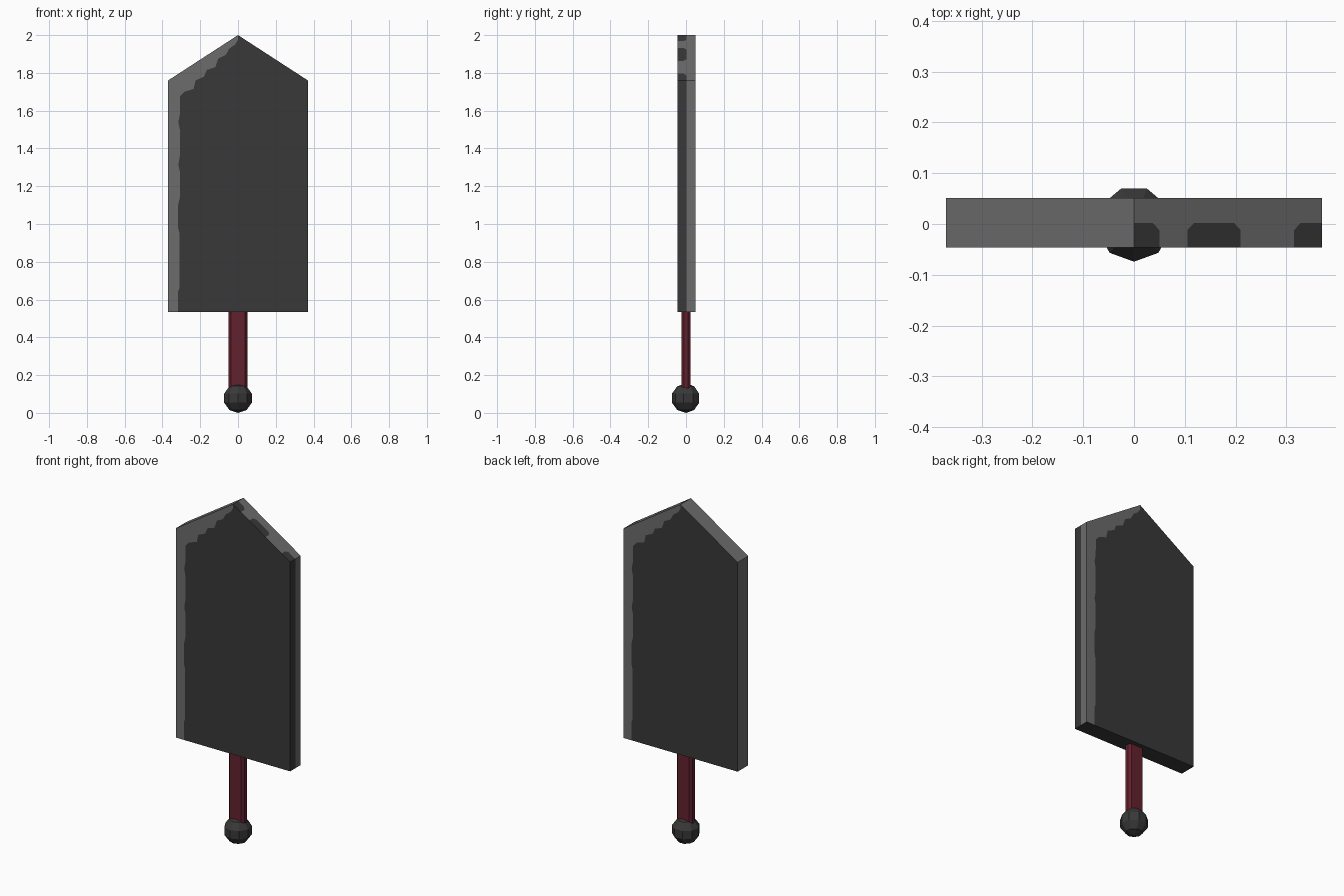
import bpy, bmesh, math
from mathutils import Vector

if "Cube" in bpy.data.objects:
    bpy.data.objects.remove(bpy.data.objects["Cube"])


def material(name, rgb):
    m = bpy.data.materials.new(name)
    m.diffuse_color = (*rgb, 1)
    m.use_nodes = True
    m.node_tree.nodes["Principled BSDF"].inputs["Base Color"].default_value = m.diffuse_color
    return m


DARK = material("dark_steel", (0.040, 0.040, 0.040))
LIGHT = material("worn_edge_steel", (0.150, 0.150, 0.150))
RED = material("dark_red_grip", (0.125, 0.015, 0.028))


def finish(bm, name, mats):
    me = bpy.data.meshes.new(name)
    bm.to_mesh(me)
    bm.free()
    for m in mats:
        me.materials.append(m)
    ob = bpy.data.objects.new(name, me)
    bpy.context.collection.objects.link(ob)
    return ob


def add_face(bm, pts, outward, mat=0):
    """Flat face turned towards the given outward direction."""
    f = bm.faces.new([bm.verts.new(p) for p in pts])
    f.normal_update()
    if f.normal.dot(Vector(outward)) < 0:
        f.normal_flip()
    f.material_index = mat


# Blade: slab with a pointed top and a ragged worn edge on each broad side
W, BASE, SHOULDER, TIP = 0.37, 0.535, 1.76, 2.0
FRONT, MID, BACK = -0.046, 0.002, 0.051
ragged = [(-.318, BASE), (-.318, .64), (-.31, .66), (-.31, .95), (-.317, .98),
          (-.317, 1.1), (-.308, 1.14), (-.308, 1.28), (-.316, 1.31),
          (-.308, 1.36), (-.308, 1.5), (-.316, 1.54), (-.308, 1.58),
          (-.307, 1.675), (-.285, 1.70), (-.235, 1.715), (-.225, 1.76),
          (-.18, 1.78), (-.165, 1.815), (-.12, 1.83), (-.105, 1.875),
          (-.065, 1.895), (-.045, 1.93), (-.015, 1.95), (0, 1.975)]
worn = [(-W, BASE), (-W, SHOULDER), (0, TIP)] + ragged[::-1]
plain = ragged + [(0, TIP), (W, SHOULDER), (W, BASE)]

bm = bmesh.new()
for y, sx, n in ((FRONT, 1, -1), (BACK, -1, 1)):
    for outline, mat in ((plain, 0), (worn, 1)):
        add_face(bm, [(sx * x, y, z) for x, z in outline], (0, n, 0), mat)


def edge_strip(a, b, y0, y1, outward, mat):
    add_face(bm, [(a[0], y0, a[1]), (b[0], y0, b[1]),
                  (b[0], y1, b[1]), (a[0], y1, a[1])], outward, mat)


edge_strip((-W, BASE), (W, BASE), FRONT, BACK, (0, 0, -1), 0)
edge_strip((-W, BASE), (-W, SHOULDER), FRONT, BACK, (-1, 0, 0), 1)
edge_strip((-W, SHOULDER), (0, TIP), FRONT, BACK, (-1, 0, 1), 1)
edge_strip((W, BASE), (W, SHOULDER), FRONT, MID, (1, 0, 0), 0)
edge_strip((W, BASE), (W, SHOULDER), MID, BACK, (1, 0, 0), 1)
edge_strip((0, TIP), (W, SHOULDER), MID, BACK, (1, 0, 1), 1)

# Alternating dark patches along the front half of the right slope
cuts = []
for x, s in ((0, 0), (.05, -1), (.105, 1), (.21, -1), (.315, 1), (W, 0)):
    cuts.append([(px, y, TIP - (TIP - SHOULDER) * px / W)
                 for px, y in ((x, FRONT), (x, -.012), (x + s * .013, MID))])
for i in range(len(cuts) - 1):
    add_face(bm, cuts[i] + cuts[i + 1][::-1], (1, 0, 1), i % 2)
bmesh.ops.remove_doubles(bm, verts=bm.verts, dist=1e-5)
finish(bm, "blade", [DARK, LIGHT])

# Grip: flattened bar with chamfered corners
bm = bmesh.new()
section = [(.05, -.011), (.05, .011), (.038, .025), (-.038, .025),
           (-.05, .011), (-.05, -.011), (-.038, -.025), (.038, -.025)]
bottom = bm.faces.new([bm.verts.new((x, y, .11)) for x, y in section])
ext = bmesh.ops.extrude_face_region(bm, geom=[bottom], use_keep_orig=True)
for v in ext["geom"]:
    if isinstance(v, bmesh.types.BMVert):
        v.co.z = BASE + .005
bmesh.ops.recalc_face_normals(bm, faces=bm.faces)
finish(bm, "grip", [RED])

# Pommel: faceted ball of nine segments and five bands
bm = bmesh.new()
R, SEG, BANDS = .078, 9, 5
rings = []
for b in range(1, BANDS):
    lat = -math.pi / 2 + math.pi * b / BANDS
    rings.append([bm.verts.new((R * math.cos(lat) * math.sin(2 * math.pi * k / SEG),
                                -R * math.cos(lat) * math.cos(2 * math.pi * k / SEG),
                                R + R * math.sin(lat))) for k in range(SEG)])
low, high = bm.verts.new((0, 0, 0)), bm.verts.new((0, 0, 2 * R))
for k in range(SEG):
    j = (k + 1) % SEG
    bm.faces.new((low, rings[0][j], rings[0][k]))
    bm.faces.new((high, rings[-1][k], rings[-1][j]))
    for a, b in zip(rings, rings[1:]):
        bm.faces.new((a[k], a[j], b[j], b[k]))
bmesh.ops.recalc_face_normals(bm, faces=bm.faces)
finish(bm, "pommel", [DARK])
